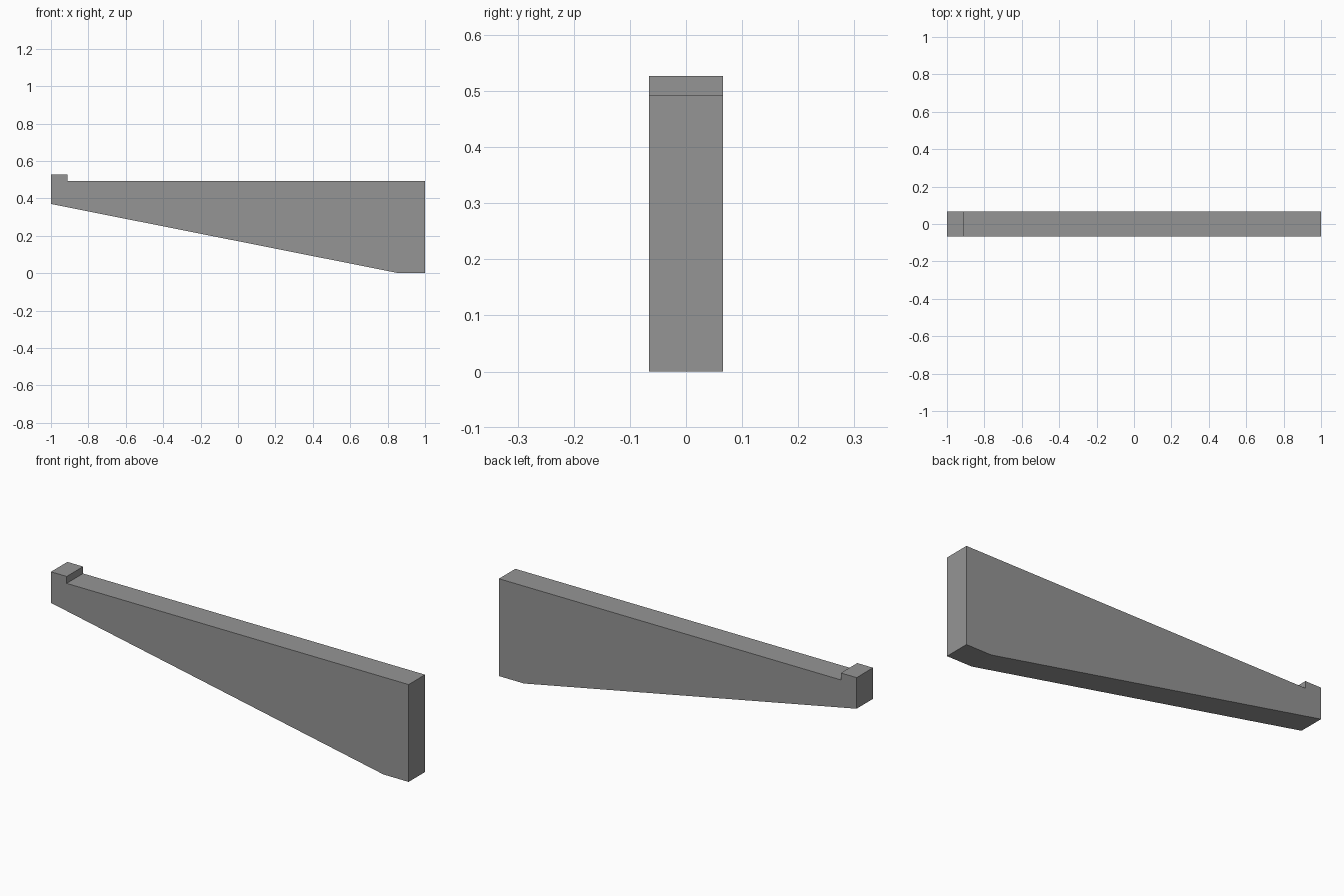
import bpy
import bmesh

cube = bpy.data.objects.get("Cube")
if cube:
    bpy.data.objects.remove(cube, do_unlink=True)

# Plain grey
grey = bpy.data.materials.new("mid grey")
grey.use_nodes = True
colour = (0.3, 0.3, 0.3, 1)
grey.diffuse_color = colour
grey.node_tree.nodes["Principled BSDF"].inputs["Base Color"].default_value = colour


def extruded_profile(name, outline, width, material):
    """Extrude a side outline (x, z) along y, centred on y = 0."""
    bm = bmesh.new()
    face = bm.faces.new([bm.verts.new((x, -width / 2, z)) for x, z in outline])
    side = bmesh.ops.extrude_face_region(bm, geom=[face])["geom"]
    moved = [v for v in side if isinstance(v, bmesh.types.BMVert)]
    bmesh.ops.translate(bm, verts=moved, vec=(0, width, 0))
    bmesh.ops.recalc_face_normals(bm, faces=bm.faces)
    mesh = bpy.data.meshes.new(name)
    bm.to_mesh(mesh)
    bm.free()
    mesh.materials.append(material)
    obj = bpy.data.objects.new(name, mesh)
    bpy.context.collection.objects.link(obj)
    return obj


# Tapered bracket arm with a raised stop lip at the narrow end
bottom_edge = [(-1, 0.37), (0.86, 0), (1, 0)]
top_edge = [(1, 0.492), (-0.912, 0.492)]
stop_lip = [(-0.912, 0.527), (-1, 0.527)]
extruded_profile("bracket_arm", bottom_edge + top_edge + stop_lip, 0.131, grey)
